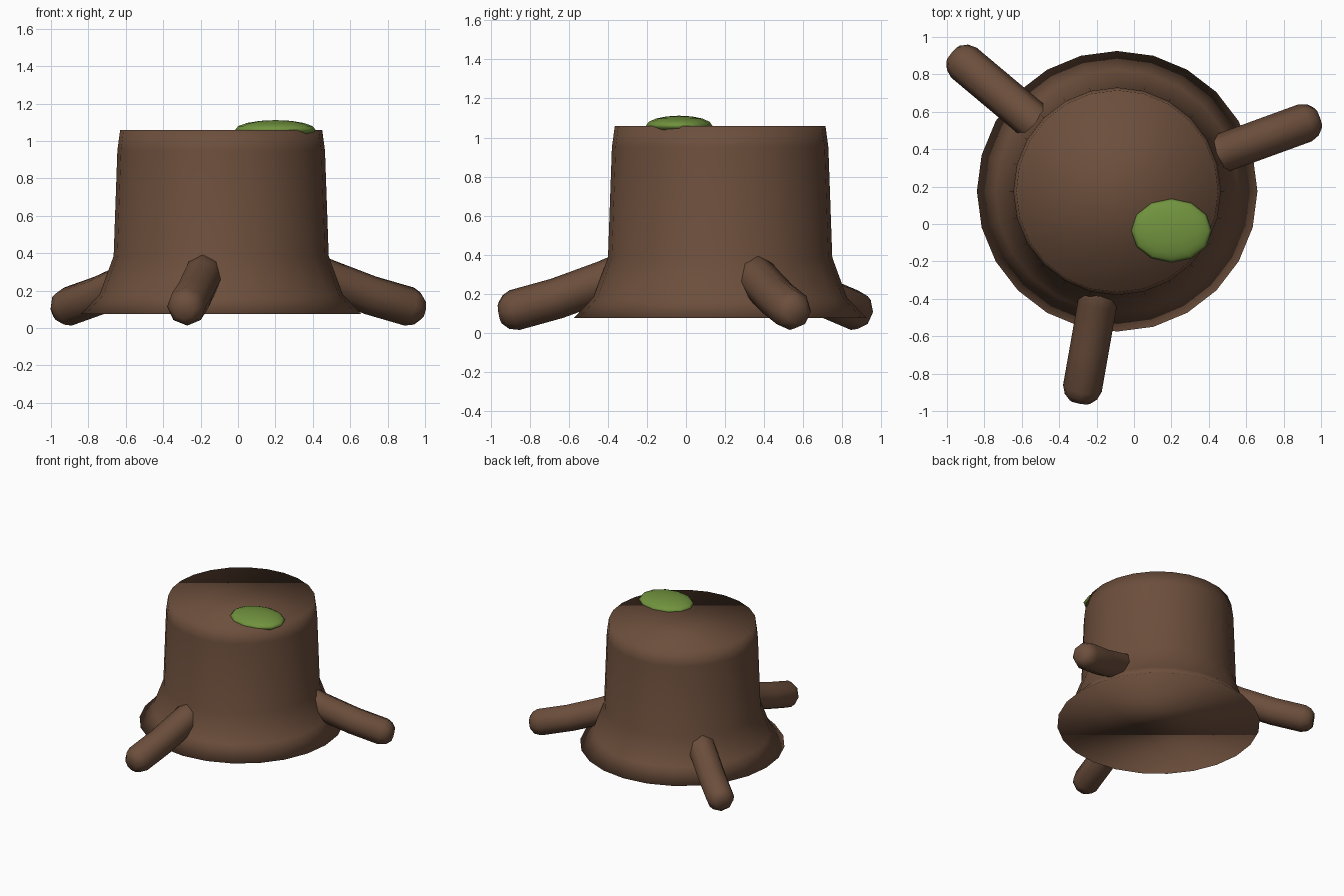
import bpy, bmesh, math
from mathutils import Vector

if "Cube" in bpy.data.objects:
    bpy.data.objects.remove(bpy.data.objects["Cube"], do_unlink=True)

CENTRE = Vector((-0.09, 0.175, 0))


def material(name, colour):
    mat = bpy.data.materials.new(name)
    mat.use_nodes = True
    mat.diffuse_color = colour
    mat.node_tree.nodes["Principled BSDF"].inputs["Base Color"].default_value = colour
    return mat


bark = material("bark brown", (0.15, 0.077, 0.045, 1))
green = material("moss green", (0.165, 0.29, 0.048, 1))


def ring(bm, centre, u, v, radius, sides):
    angles = [math.tau * i / sides for i in range(sides)]
    return [bm.verts.new(centre + radius * (u * math.cos(a) + v * math.sin(a))) for a in angles]


def skin(bm, rings):
    """Bridge successive rings and close both ends."""
    for low, high in zip(rings, rings[1:]):
        n = len(low)
        for i in range(n):
            j = (i + 1) % n
            bm.faces.new((low[i], low[j], high[j], high[i]))
    bm.faces.new(rings[0])
    bm.faces.new(rings[-1])


def finish(name, bm, mat):
    bmesh.ops.recalc_face_normals(bm, faces=bm.faces)
    for face in bm.faces:
        face.smooth = True
    mesh = bpy.data.meshes.new(name)
    bm.to_mesh(mesh)
    bm.free()
    mesh.materials.append(mat)
    obj = bpy.data.objects.new(name, mesh)
    bpy.context.collection.objects.link(obj)
    return obj


X, Y, Z = Vector((1, 0, 0)), Vector((0, 1, 0)), Vector((0, 0, 1))

# Flared trunk: radius and height of each ring
bm = bmesh.new()
profile = [(0.75, 0.075), (0.65, 0.18), (0.575, 0.385), (0.555, 0.95), (0.54, 1.06)]
skin(bm, [ring(bm, CENTRE + Z * h, X, Y, r, 24) for r, h in profile])
finish("trunk", bm, bark)

# Three gently curved roots: distance from the axis, height and radius
root_path = [(0.4, 0.35, 0.105), (0.6, 0.265, 0.105), (0.85, 0.175, 0.105),
             (1.07, 0.115, 0.105), (1.115, 0.105, 0.088), (1.145, 0.1, 0.055)]
for name, degrees in (("left_root", 20), ("right_root", 140), ("front_root", 260)):
    a = math.radians(degrees)
    out = Vector((math.cos(a), math.sin(a), 0))
    side = Z.cross(out)
    points = [CENTRE + out * d + Z * h for d, h, r in root_path]
    bm = bmesh.new()
    rings = []
    for i, (d, h, r) in enumerate(root_path):
        along = (points[min(i + 1, len(points) - 1)] - points[max(i - 1, 0)]).normalized()
        rings.append(ring(bm, points[i], side, along.cross(side), r, 8))
    skin(bm, rings)
    finish(name, bm, bark)

# Flattened moss patch at the rim
bm = bmesh.new()
bmesh.ops.create_uvsphere(bm, u_segments=12, v_segments=8, radius=1)
moss = finish("moss_patch", bm, green)
moss.location = (0.2, -0.035, 1.06)
moss.scale = (0.215, 0.17, 0.052)
